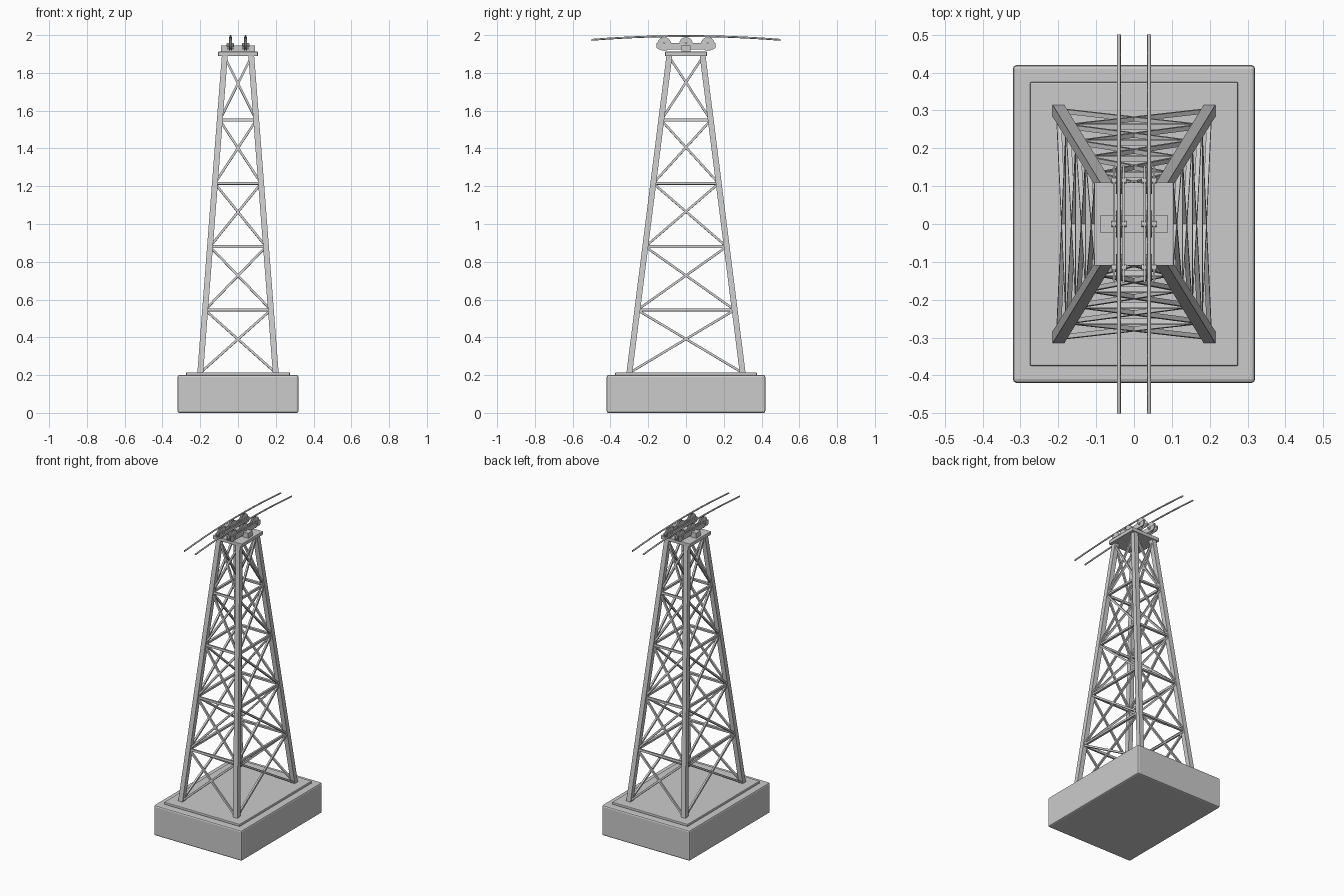
import bpy, bmesh, math
from mathutils import Vector, Matrix

if "Cube" in bpy.data.objects:
    bpy.data.objects.remove(bpy.data.objects["Cube"])


def finish(bm, name, smooth=False):
    bmesh.ops.recalc_face_normals(bm, faces=bm.faces[:])
    me = bpy.data.meshes.new(name)
    bm.to_mesh(me)
    bm.free()
    ob = bpy.data.objects.new(name, me)
    bpy.context.collection.objects.link(ob)
    if smooth:
        bpy.context.view_layer.objects.active = ob
        ob.select_set(True)
        bpy.ops.object.shade_smooth_by_angle(angle=math.radians(35))
        ob.select_set(False)
    return ob


def box(name, lo, hi, bevel=0.0):
    lo, hi = Vector(lo), Vector(hi)
    bm = bmesh.new()
    m = Matrix.Translation((lo + hi) / 2) @ Matrix.Diagonal((*(hi - lo), 1))
    bmesh.ops.create_cube(bm, size=1, matrix=m)
    if bevel:
        bmesh.ops.bevel(bm, geom=bm.edges[:], offset=bevel, segments=2,
                        profile=0.5, affect='EDGES')
    return finish(bm, name)


def add_beam(bm, a, b, w, t, normal):
    # rectangular bar from a to b, thickness t measured along normal
    z = (b - a).normalized()
    x = (normal - z * normal.dot(z)).normalized()
    y = z.cross(x)
    r = Matrix((x, y, z)).transposed().to_4x4()
    m = Matrix.Translation((a + b) / 2) @ r @ Matrix.Diagonal((t, w, (b - a).length, 1))
    bmesh.ops.create_cube(bm, size=1, matrix=m)


def lathe_x(name, profile, loc, steps=32):
    # profile points are (x offset, radius), closed ring spun around x
    bm = bmesh.new()
    vs = [bm.verts.new((x, 0, r)) for x, r in profile]
    es = [bm.edges.new((vs[i], vs[(i + 1) % len(vs)])) for i in range(len(vs))]
    bmesh.ops.spin(bm, geom=vs + es, cent=(0, 0, 0), axis=(1, 0, 0),
                   angle=2 * math.pi, steps=steps)
    bmesh.ops.remove_doubles(bm, verts=bm.verts[:], dist=1e-5)
    ob = finish(bm, name, True)
    ob.location = loc
    return ob


# foundation
box("foundation_block", (-0.32, -0.42, 0), (0.32, 0.42, 0.2), 0.01)
box("foundation_plinth", (-0.275, -0.375, 0.198), (0.275, 0.375, 0.215), 0.004)

# tapered legs
Z0, Z1 = 0.21, 1.892
X0, X1, Y0, Y1 = 0.2, 0.07, 0.3, 0.088
H = 0.0155


def corner(sx, sy, z):
    t = (z - Z0) / (Z1 - Z0)
    return Vector((sx * (X0 + (X1 - X0) * t), sy * (Y0 + (Y1 - Y0) * t), z))


bm = bmesh.new()
for sx in (-1, 1):
    for sy in (-1, 1):
        geom = bmesh.ops.create_cube(bm, size=2)
        for v in geom['verts']:
            c = corner(sx, sy, Z1 if v.co.z > 0 else Z0)
            v.co = c + Vector((v.co.x * H, v.co.y * H, 0))
finish(bm, "tower_legs")

# lattice: horizontal rails and crossed diagonals on four sides
levels = [0.212, 0.545, 0.88, 1.215, 1.55, 1.885]
ring = [(-1, -1), (1, -1), (1, 1), (-1, 1)]
rails, diags = bmesh.new(), bmesh.new()
for i in range(4):
    p, q = ring[i], ring[(i + 1) % 4]
    n = (corner(*q, Z0) - corner(*p, Z0)).cross(corner(*p, Z1) - corner(*p, Z0)).normalized()
    for z in levels[1:-1]:
        add_beam(rails, corner(*p, z), corner(*q, z), 0.014, 0.014, n)
    for a, b in zip(levels, levels[1:]):
        add_beam(diags, corner(*p, a), corner(*q, b), 0.012, 0.012, n)
        add_beam(diags, corner(*q, a), corner(*p, b), 0.012, 0.012, n)
finish(rails, "horizontal_rails")
finish(diags, "diagonal_braces")

# head plate and cross beam
box("head_plate", (-0.105, -0.11, 1.889), (0.105, 0.11, 1.912), 0.002)
box("cross_beam", (-0.09, -0.023, 1.91), (0.09, 0.023, 1.945))

# pulley carriers, pulleys and cables
outline = [(-0.155, 1.932), (-0.145, 1.925), (0.145, 1.925), (0.155, 1.932),
           (0.155, 1.958), (-0.155, 1.958)]
groove = [(-0.008, 0.008), (0.008, 0.008), (0.008, 0.036), (0.006, 0.036),
          (0.002, 0.029), (-0.002, 0.029), (-0.006, 0.036), (-0.008, 0.036)]
pin = [(-0.02, 0.0), (-0.02, 0.008), (0.02, 0.008), (0.02, 0.0)]
for side, x in (("left", -0.04), ("right", 0.04)):
    for k, s in (("inner", -1), ("outer", 1)):
        bm = bmesh.new()
        f = bm.faces.new([bm.verts.new((x + s * 0.010, y, z)) for y, z in outline])
        ext = bmesh.ops.extrude_face_region(bm, geom=[f])
        vs = [g for g in ext['geom'] if isinstance(g, bmesh.types.BMVert)]
        bmesh.ops.translate(bm, verts=vs, vec=(s * 0.005, 0, 0))
        finish(bm, f"{side}_{k}_carrier_plate")
    for j, y in enumerate((-0.115, 0, 0.115)):
        lathe_x(f"{side}_pulley_{j + 1}", groove, (x, y, 1.953))
        lathe_x(f"{side}_axle_{j + 1}", pin, (x, y, 1.948), 16)

    # sagging cable
    cu = bpy.data.curves.new(f"{side}_cable", 'CURVE')
    cu.dimensions = '3D'
    cu.bevel_depth = 0.005
    cu.bevel_resolution = 2
    cu.use_fill_caps = True
    sp = cu.splines.new('POLY')
    sp.points.add(20)
    for i, pt in enumerate(sp.points):
        y = -0.5 + i / 20
        pt.co = (x, y, 1.995 - 0.02 * (y / 0.5) ** 2, 1)
    ob = bpy.data.objects.new(f"{side}_cable", cu)
    bpy.context.collection.objects.link(ob)
